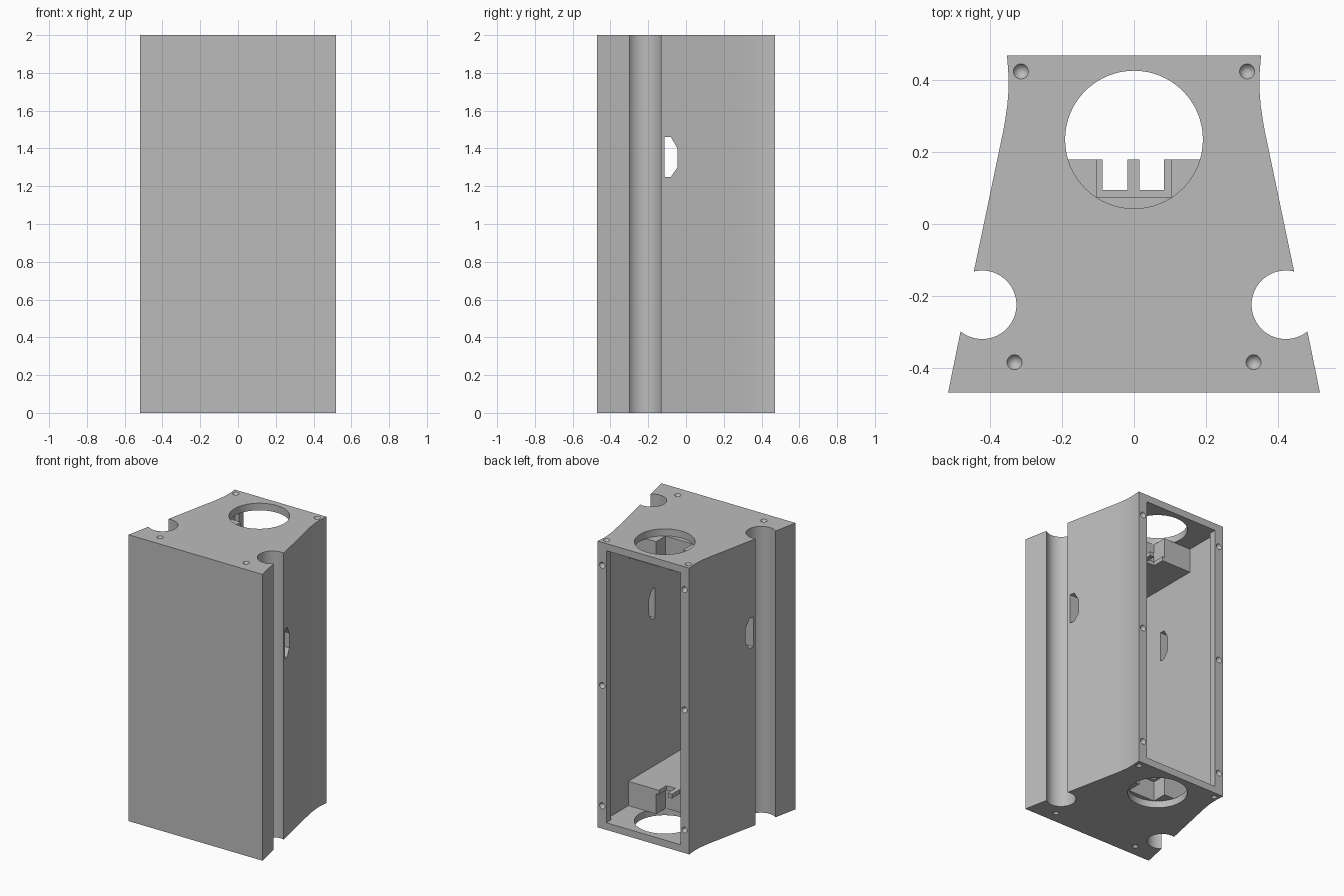
import bpy, bmesh, math
from mathutils import Matrix, Vector

default = bpy.data.objects.get("Cube")
if default:
    bpy.data.objects.remove(default, do_unlink=True)

GREY = (0.5, 0.5, 0.5, 1)
mat = bpy.data.materials.new("plain grey")
mat.use_nodes = True
mat.diffuse_color = GREY
mat.node_tree.nodes["Principled BSDF"].inputs["Base Color"].default_value = GREY


def mirrored(half):
    """Closed outline from its +x half, listed front to back."""
    return half + [(-x, y) for x, y in reversed(half)]


def circle(cx, cy, r, start=0, end=2 * math.pi, steps=64):
    return [(cx + r * math.cos(a), cy + r * math.sin(a))
            for a in (start + (end - start) * i / steps for i in range(steps + 1))]


def add_prism(bm, outline, low, high, matrix=Matrix()):
    """Extrude a flat outline between two heights."""
    bottom = [bm.verts.new(matrix @ Vector((x, y, low))) for x, y in outline]
    top = [bm.verts.new(matrix @ Vector((x, y, high))) for x, y in outline]
    faces = [bm.faces.new(bottom), bm.faces.new(top)]
    n = len(outline)
    for i in range(n):
        j = (i + 1) % n
        faces.append(bm.faces.new((bottom[i], bottom[j], top[j], top[i])))
    bmesh.ops.recalc_face_normals(bm, faces=faces)


def make_object(name, bm):
    mesh = bpy.data.meshes.new(name)
    bm.to_mesh(mesh)
    bm.free()
    mesh.materials.append(mat)
    obj = bpy.data.objects.new(name, mesh)
    bpy.context.collection.objects.link(obj)
    return obj


def prism(name, outline, low, high, matrix=Matrix()):
    bm = bmesh.new()
    add_prism(bm, outline, low, high, matrix)
    return make_object(name, bm)


# Outer shell: flared sides with a round cable channel on each
side = [(0.518, -0.47)]
side += circle(0.423, -0.225, 0.0955, math.radians(-51), math.radians(-284), 40)
side += [(0.364, 0.26), (0.358, 0.295), (0.353, 0.33), (0.350, 0.365),
         (0.349, 0.40), (0.351, 0.435), (0.354, 0.47)]
body = prism("body", mirrored(side), 0, 2)

# Cavity, open at the back with a narrower lip
cavity = prism("cavity_cutter", mirrored(
    [(0.319, -0.41), (0.319, 0.42), (0.287, 0.42), (0.287, 0.55)]), 0.05, 1.95)

# Round openings through the top and bottom plates
openings = prism("opening_cutter", circle(0, 0.235, 0.192)[:-1], -0.1, 2.1)

# Windows through both side walls
to_side = Matrix(((0, 0, 1, 0), (1, 0, 0, 0), (0, 1, 0, 0), (0, 0, 0, 1)))
windows = prism("window_cutter", [(-0.115, 1.25), (-0.08, 1.25), (-0.045, 1.30),
                (-0.045, 1.40), (-0.08, 1.46), (-0.115, 1.46)], -1, 1, to_side)

# Conical screw holes in the top, bottom and back rim
DEPTH, OVER, RADIUS = 0.035, 0.01, 0.021
bm = bmesh.new()


def screw_hole(point, outward):
    turn = Vector(outward).to_track_quat('Z', 'Y').to_matrix().to_4x4()
    shift = Matrix.Translation((0, 0, (OVER - DEPTH) / 2))
    bmesh.ops.create_cone(bm, cap_ends=True, segments=24, radius1=0,
                          radius2=RADIUS * (DEPTH + OVER) / DEPTH, depth=DEPTH + OVER,
                          matrix=Matrix.Translation(point) @ turn @ shift)


for s in (-1, 1):
    for x, y in ((0.333, -0.385), (0.315, 0.425)):
        screw_hole((s * x, y, 2), (0, 0, 1))
        screw_hole((s * x, y, 0), (0, 0, -1))
    for z in (0.16, 1, 1.84):
        screw_hole((s * 0.318, 0.47, z), (0, 1, 0))
bmesh.ops.remove_doubles(bm, verts=bm.verts, dist=0.00001)
bmesh.ops.recalc_face_normals(bm, faces=bm.faces)
screws = make_object("screw_cutter", bm)

# Cut the shell and discard the cutters
cutters = [cavity, openings, windows, screws]
for cutter in cutters:
    cutter.hide_render = True
    mod = body.modifiers.new(cutter.name, 'BOOLEAN')
    mod.operation, mod.solver, mod.object = 'DIFFERENCE', 'EXACT', cutter
bpy.context.view_layer.update()
cut = bpy.data.meshes.new_from_object(
    body.evaluated_get(bpy.context.evaluated_depsgraph_get()))
body.modifiers.clear()
body.data = cut
for cutter in cutters:
    bpy.data.objects.remove(cutter, do_unlink=True)

# Mounting blocks at both ends: recessed body plus a thin slotted plate
FRONT, BACK, WIDE = -0.412, 0.18, 0.321
recessed = mirrored([(WIDE, FRONT), (WIDE, BACK), (0.105, BACK), (0.105, 0.075)])
slotted = [(-WIDE, FRONT), (WIDE, FRONT), (WIDE, BACK)]
for a, b in ((0.084, 0.015), (-0.018, -0.088)):
    slotted += [(a, BACK), (a, 0.095), (b, 0.095), (b, BACK)]
slotted += [(-WIDE, BACK)]
for name, flip in (("bottom_mount", False), ("top_mount", True)):
    bm = bmesh.new()
    place = Matrix.Translation((0, 0, 2)) @ Matrix.Scale(-1, 4, (0, 0, 1)) if flip else Matrix()
    add_prism(bm, recessed, 0.049, 0.19, place)
    add_prism(bm, slotted, 0.19, 0.22, place)
    make_object(name, bm)

# Smooth the round walls, keep corners sharp
bpy.ops.object.select_all(action='DESELECT')
body.select_set(True)
bpy.context.view_layer.objects.active = body
bpy.ops.object.shade_smooth_by_angle(angle=math.radians(30))
